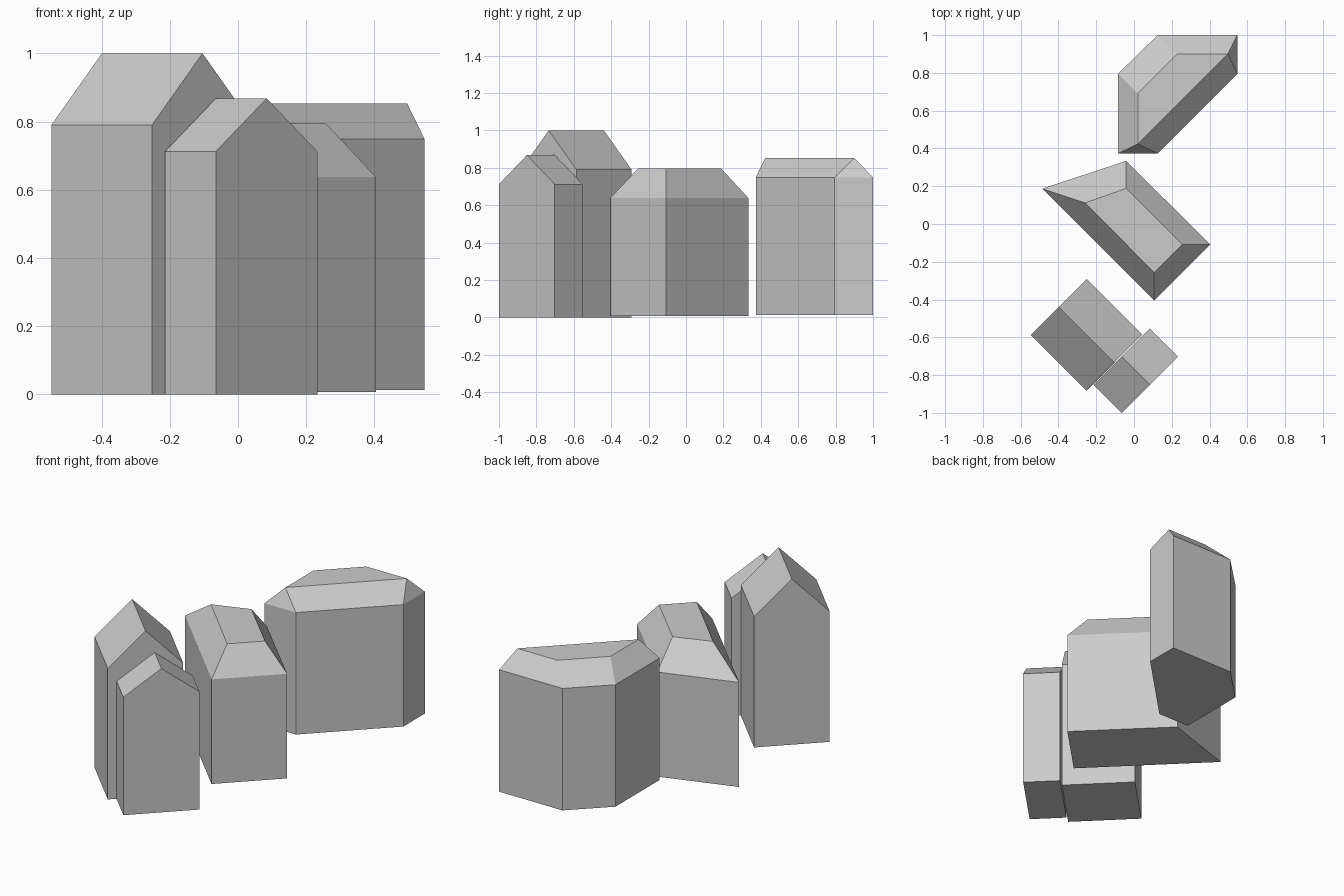
import bpy
import bmesh
from mathutils import Vector

cube = bpy.data.objects.get("Cube")
if cube:
    bpy.data.objects.remove(cube, do_unlink=True)

grey = bpy.data.materials.new("plain grey")
grey.use_nodes = True
colour = (0.6, 0.6, 0.6, 1)
grey.diffuse_color = colour
grey.node_tree.nodes["Principled BSDF"].inputs["Base Color"].default_value = colour


def make_house(name, plan, ridge, links, base, eave, top):
    """Walls on a plan outline; links gives the ridge point above each corner."""
    bm = bmesh.new()
    floor = [bm.verts.new((x, y, base)) for x, y in plan]
    eaves = [bm.verts.new((x, y, eave)) for x, y in plan]
    peaks = [bm.verts.new((x, y, top)) for x, y in ridge]
    bm.faces.new(floor)
    for i in range(len(plan)):
        j = (i + 1) % len(plan)
        bm.faces.new((floor[i], floor[j], eaves[j], eaves[i]))
        slope = [eaves[i], eaves[j], peaks[links[j]]]
        if links[i] != links[j]:
            slope.append(peaks[links[i]])
        bm.faces.new(slope)
    if len(peaks) > 2:
        bm.faces.new(peaks)
    # Merge each upright gable with the wall below it
    bmesh.ops.dissolve_limit(bm, angle_limit=0.01, verts=bm.verts[:], edges=bm.edges[:])
    bmesh.ops.recalc_face_normals(bm, faces=bm.faces[:])
    mesh = bpy.data.meshes.new(name)
    bm.to_mesh(mesh)
    bm.free()
    mesh.materials.append(grey)
    bpy.context.collection.objects.link(bpy.data.objects.new(name, mesh))


def make_gabled(name, start, gable, length, eave, top):
    """Rectangular house with a straight ridge between two gable ends."""
    a, g, l = Vector(start), Vector(gable), Vector(length)
    make_house(name, [a, a + g, a + g + l, a + l],
               [a + g / 2, a + g / 2 + l], [0, 0, 1, 1], 0, eave, top)


# Two gabled houses at the front
make_gabled("tall_house", (-0.547, -0.587), (0.296, 0.296), (0.295, -0.295), 0.79, 1.0)
make_gabled("small_house", (-0.065, -1.0), (0.298, 0.298), (-0.149, 0.149), 0.712, 0.868)

# Middle house with a hipped, flat-topped roof
make_house("middle_house",
           [(-0.486, 0.187), (0.107, -0.405), (0.404, -0.108), (-0.042, 0.334)],
           [(-0.259, 0.112), (0.107, -0.256), (0.256, -0.108), (-0.042, 0.188)],
           [0, 1, 2, 3], 0.007, 0.638, 0.796)

# Six-sided house at the back
make_house("back_house",
           [(-0.085, 0.795), (-0.085, 0.373), (0.125, 0.373),
            (0.547, 0.795), (0.547, 1.0), (0.125, 1.0)],
           [(0.02, 0.692), (0.02, 0.424), (0.496, 0.9), (0.228, 0.9)],
           [0, 1, 1, 2, 2, 3], 0.013, 0.749, 0.853)
